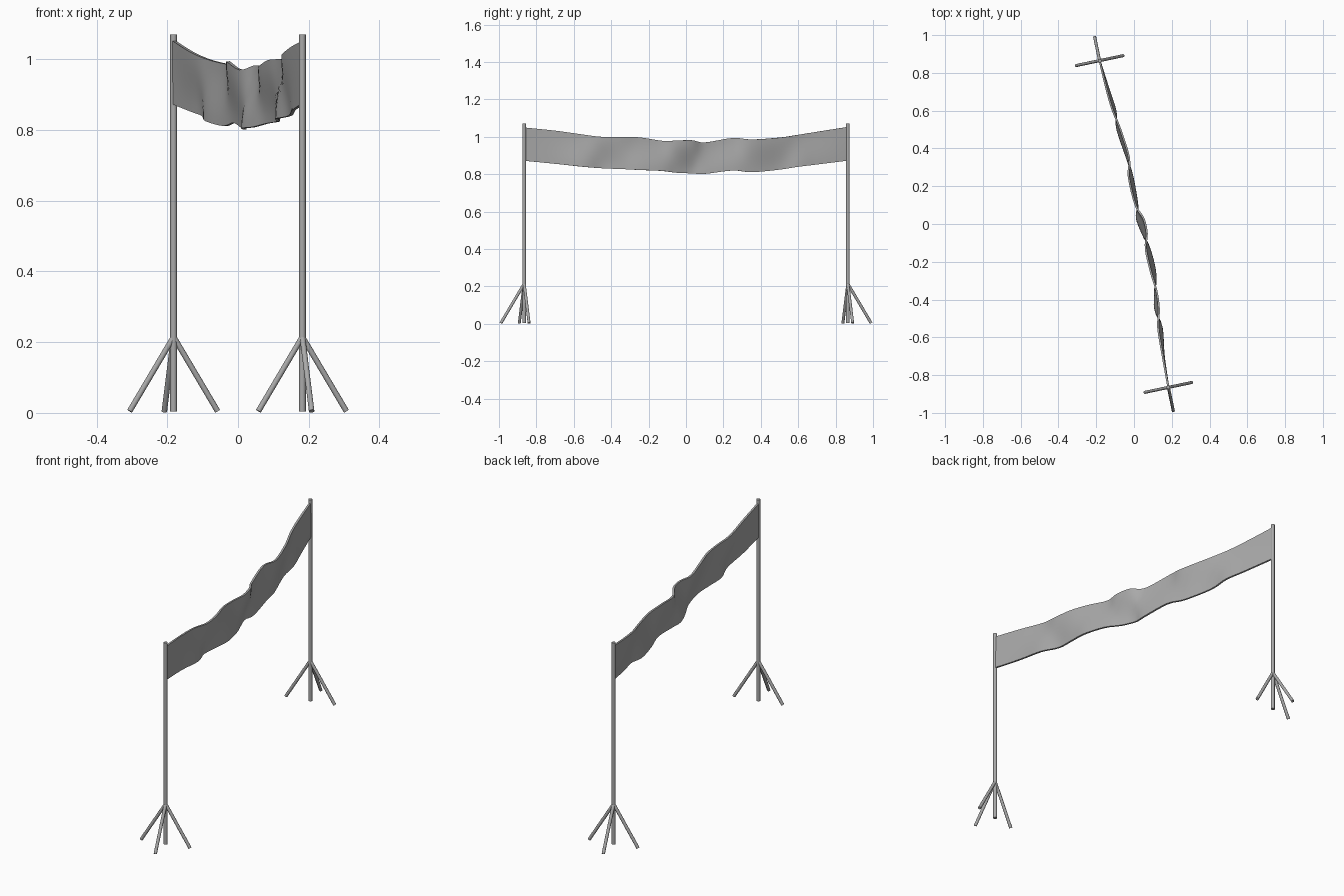
import bpy
import math
from mathutils import Vector

old = bpy.data.objects.get("Cube")
if old:
    bpy.data.objects.remove(old, do_unlink=True)

grey = bpy.data.materials.new("mid grey")
grey.use_nodes = True
colour = (0.4, 0.4, 0.4, 1)
grey.diffuse_color = colour
grey.node_tree.nodes["Principled BSDF"].inputs["Base Color"].default_value = colour

POST = Vector((-0.182, 0.865, 0))
ALONG = POST.normalized()
ACROSS = Vector((ALONG.y, -ALONG.x, 0))


def rod(name, start, end, radius):
    """Round bar between two points."""
    axis = end - start
    bpy.ops.mesh.primitive_cylinder_add(vertices=12, radius=radius, depth=axis.length,
                                        location=(start + end) / 2)
    ob = bpy.context.object
    ob.name = name
    ob.rotation_euler = axis.to_track_quat("Z", "Y").to_euler()
    ob.data.materials.append(grey)
    bpy.ops.object.shade_smooth_by_angle(angle=math.radians(40))


# Two posts, each with three splayed legs
for side, label in ((1, "back"), (-1, "front")):
    base = POST * side
    rod(label + "_post", base + Vector((0, 0, 0.004)), base + Vector((0, 0, 1.07)), 0.0098)
    for leg, way in (("outer", ALONG * side), ("left", ACROSS), ("right", -ACROSS)):
        rod(f"{label}_{leg}_leg", base + Vector((0, 0, 0.215)),
            base + way * 0.127 + Vector((0, 0, 0.005)), 0.008)

# Sagging cloth: y, top height, bottom height, top x, bottom x
STATIONS = [
    (-0.865, 1.05, 0.872, 0.182, 0.182),
    (-0.7, 1.033, 0.856, 0.152, 0.158),
    (-0.55, 1.012, 0.84, 0.128, 0.147),
    (-0.45, 1.0, 0.832, 0.132, 0.112),
    (-0.35, 1.0, 0.828, 0.118, 0.112),
    (-0.25, 0.997, 0.823, 0.088, 0.112),
    (-0.13, 0.979, 0.818, 0.062, 0.082),
    (-0.05, 0.98, 0.808, 0.068, 0.045),
    (0.03, 0.982, 0.805, 0.05, 0.015),
    (0.1, 0.97, 0.802, 0.008, 0.018),
    (0.25, 0.994, 0.82, -0.028, -0.008),
    (0.35, 0.986, 0.811, -0.026, -0.038),
    (0.5, 0.996, 0.825, -0.072, -0.088),
    (0.6, 1.011, 0.84, -0.112, -0.098),
    (0.7, 1.027, 0.852, -0.142, -0.13),
    (0.865, 1.053, 0.873, -0.182, -0.182),
]


def blend(a, b, c, d, t):
    """Smooth curve from b to c."""
    return b + t * ((c - a) + t * ((2 * a - 5 * b + 4 * c - d) + t * (3 * (b - c) + d - a))) / 2


STEPS, ROWS = 4, 8
last = len(STATIONS) - 1
columns = []
for i in range(last):
    near = [STATIONS[min(max(i + k, 0), last)] for k in (-1, 0, 1, 2)]
    for s in range(STEPS):
        columns.append([blend(*vals, s / STEPS) for vals in zip(*near)])
columns.append(STATIONS[-1])

verts, faces = [], []
for y, top, bottom, x_top, x_bottom in columns:
    for r in range(ROWS + 1):
        f = r / ROWS
        ease = f * f * (3 - 2 * f)
        verts.append((x_bottom + (x_top - x_bottom) * ease, y, bottom + (top - bottom) * f))
W = ROWS + 1
for c in range(len(columns) - 1):
    for r in range(ROWS):
        a = c * W + r
        faces.append((a, a + W, a + W + 1, a + 1))

mesh = bpy.data.meshes.new("banner")
mesh.from_pydata(verts, [], faces)
mesh.materials.append(grey)
banner = bpy.data.objects.new("banner", mesh)
bpy.context.collection.objects.link(banner)
thick = banner.modifiers.new("thickness", "SOLIDIFY")
thick.thickness = 0.01
thick.offset = 0
bpy.ops.object.select_all(action="DESELECT")
banner.select_set(True)
bpy.context.view_layer.objects.active = banner
bpy.ops.object.modifier_apply(modifier=thick.name)
bpy.ops.object.shade_smooth_by_angle(angle=math.radians(40))
